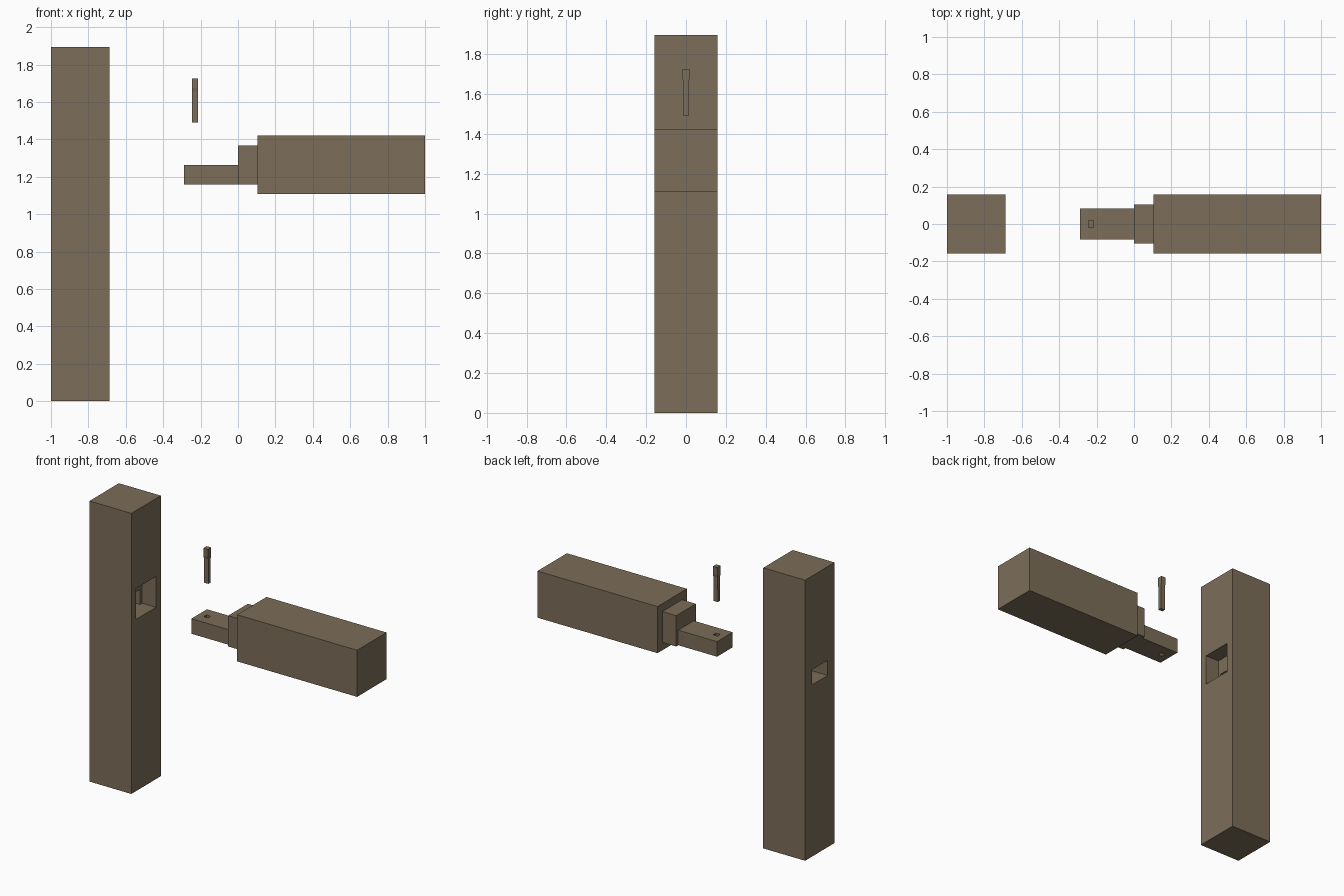
import bpy
import bmesh

default = bpy.data.objects.get("Cube")
if default:
    bpy.data.objects.remove(default, do_unlink=True)

# Single timber colour
wood = bpy.data.materials.new("brown_timber")
wood.use_nodes = True
colour = (0.2, 0.155, 0.1, 1)
wood.diffuse_color = colour
wood.node_tree.nodes["Principled BSDF"].inputs["Base Color"].default_value = colour


def add_object(name, bm):
    mesh = bpy.data.meshes.new(name)
    bmesh.ops.recalc_face_normals(bm, faces=bm.faces)
    bm.to_mesh(mesh)
    bm.free()
    mesh.materials.append(wood)
    obj = bpy.data.objects.new(name, mesh)
    bpy.context.collection.objects.link(obj)
    return obj


def box(name, x, y, z):
    """Box spanning the x and z ranges, with half width y."""
    bm = bmesh.new()
    bmesh.ops.create_cube(bm, size=1)
    for v in bm.verts:
        v.co = (x[v.co.x > 0], y if v.co.y > 0 else -y, z[v.co.z > 0])
    return add_object(name, bm)


def combine(obj, other, operation):
    """Apply a boolean and discard the helper solid."""
    other.hide_render = True
    mod = obj.modifiers.new(operation.lower(), "BOOLEAN")
    mod.operation, mod.object, mod.solver = operation, other, "EXACT"
    bpy.context.view_layer.objects.active = obj
    bpy.ops.object.modifier_apply(modifier=mod.name)
    bpy.data.objects.remove(other, do_unlink=True)


HALF = 0.157
TENON_Y, HAUNCH_Y = 0.083, 0.105
TENON_Z, HAUNCH_Z = (1.16, 1.262), (1.16, 1.368)
PEG_X = (-0.246, -0.213)

# Post with a through mortise and a wider pocket on the beam side
post = box("post", (-1, -0.687), HALF, (0, 1.895))
combine(post, box("mortise_cutter", (-1.1, -0.6), TENON_Y, TENON_Z), "DIFFERENCE")
combine(post, box("pocket_cutter", (-0.79, -0.6), HAUNCH_Y, HAUNCH_Z), "DIFFERENCE")

# Beam with haunch and pierced tenon
beam = box("beam", (0.103, 1), HALF, (1.107, 1.422))
combine(beam, box("haunch", (0, 0.15), HAUNCH_Y, HAUNCH_Z), "UNION")
combine(beam, box("tenon", (-0.29, 0.05), TENON_Y, TENON_Z), "UNION")
combine(beam, box("peg_hole_cutter", PEG_X, 0.015, (1.1, 1.3)), "DIFFERENCE")

# Peg with a flared head, extruded from its side profile
half_profile = [(0.012, 1.49), (0.013, 1.655), (0.017, 1.675), (0.018, 1.725)]
outline = half_profile + [(-y, z) for y, z in reversed(half_profile)]
bm = bmesh.new()
face = bm.faces.new([bm.verts.new((PEG_X[0], y, z)) for y, z in outline])
extruded = bmesh.ops.extrude_face_region(bm, geom=[face])["geom"]
bmesh.ops.translate(bm, vec=(PEG_X[1] - PEG_X[0], 0, 0),
                    verts=[g for g in extruded if isinstance(g, bmesh.types.BMVert)])
add_object("peg", bm)
